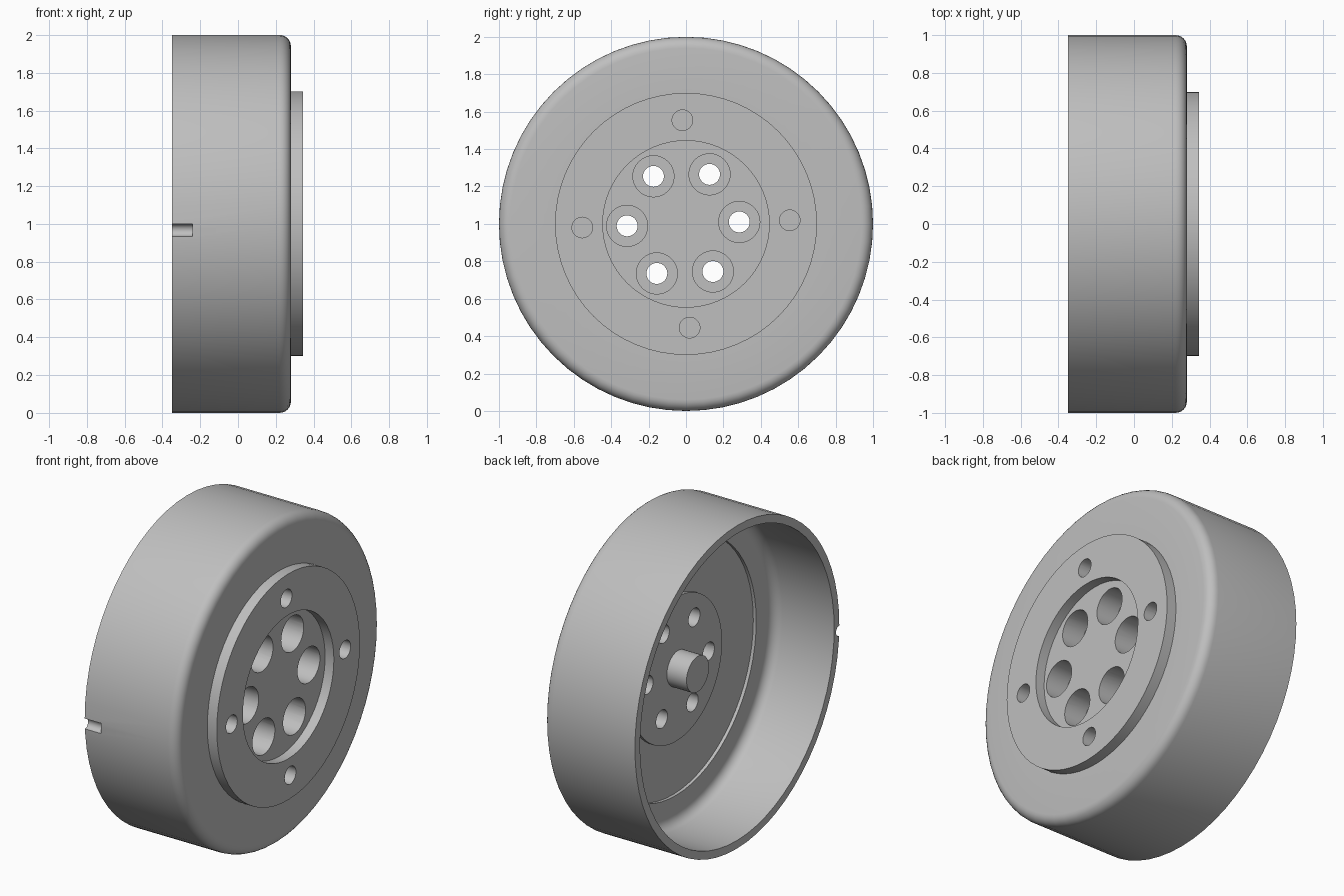
import bpy, bmesh, math

if "Cube" in bpy.data.objects:
    bpy.data.objects.remove(bpy.data.objects["Cube"])

grey = bpy.data.materials.new("plain_grey")
grey.diffuse_color = (0.52, 0.52, 0.52, 1)
grey.use_nodes = True
grey.node_tree.nodes["Principled BSDF"].inputs["Base Color"].default_value = grey.diffuse_color


def lathe(bm, profile, y=0.0, z=1.0, seg=64, loop=False):
    """Spin (x, radius) points about an axis parallel to x; radius 0 closes an end."""
    rings = []
    for x, r in profile:
        if r == 0:
            rings.append([bm.verts.new((x, y, z))] * seg)
        else:
            rings.append([bm.verts.new((x, y + r * math.cos(2 * math.pi * i / seg),
                                        z + r * math.sin(2 * math.pi * i / seg)))
                          for i in range(seg)])
    pairs = list(zip(rings, rings[1:]))
    if loop:
        pairs.append((rings[-1], rings[0]))
    for a, b in pairs:
        for i in range(seg):
            j = (i + 1) % seg
            corners = list(dict.fromkeys((a[i], a[j], b[j], b[i])))
            bm.faces.new(corners)


def rod(x0, x1, r):
    return [(x0, 0), (x0, r), (x1, r), (x1, 0)]


def fillet(cx, cr, rad, a0, a1, n=6):
    return [(cx + rad * math.cos(math.radians(a0 + (a1 - a0) * i / n)),
             cr + rad * math.sin(math.radians(a0 + (a1 - a0) * i / n))) for i in range(n + 1)]


def make(name, bm):
    bmesh.ops.recalc_face_normals(bm, faces=bm.faces[:])
    me = bpy.data.meshes.new(name)
    bm.to_mesh(me)
    bm.free()
    ob = bpy.data.objects.new(name, me)
    bpy.context.collection.objects.link(ob)
    me.materials.append(grey)
    return ob


def activate(ob):
    bpy.ops.object.select_all(action='DESELECT')
    ob.select_set(True)
    bpy.context.view_layer.objects.active = ob


def cut(ob, cutter):
    cutter.hide_render = True
    mod = ob.modifiers.new("cut", 'BOOLEAN')
    mod.operation, mod.solver, mod.object = 'DIFFERENCE', 'EXACT', cutter
    activate(ob)
    bpy.ops.object.modifier_apply(modifier=mod.name)
    bpy.data.objects.remove(cutter)


def smooth(ob):
    activate(ob)
    bpy.ops.object.shade_smooth_by_angle(angle=math.radians(30))


# open drum with rounded front edge, raised front ring and shallow inner recess
bm = bmesh.new()
profile = [(0.345, 0.445), (0.345, 0.70), (0.28, 0.70)]
profile += fillet(0.22, 0.94, 0.06, 0, 90)
profile += [(-0.35, 1.0), (-0.35, 0.95)]
profile += fillet(0.005, 0.89, 0.06, 90, 0)
profile += [(0.065, 0.78), (0.085, 0.78), (0.085, 0.445)]
lathe(bm, profile, loop=True)
drum = make("drum", bm)

# four blind holes in the ring, plus the small rim notch
bm = bmesh.new()
for k in range(4):
    a = math.radians(2 + 90 * k)
    lathe(bm, rod(0.2, 0.4, 0.055), 0.555 * math.cos(a), 1 + 0.555 * math.sin(a), 32)
lathe(bm, rod(-0.4, -0.24, 0.033), -1.0, 0.967, 24)
cut(drum, make("drum_cutter", bm))
smooth(drum)

# centre hub plate with six counterbored bolt holes
bm = bmesh.new()
lathe(bm, rod(0.065, 0.285, 0.4455))
hub = make("hub_plate", bm)
bm = bmesh.new()
for k in range(6):
    a = math.radians(2 + 60 * k)
    lathe(bm, [(0.0, 0), (0.0, 0.056), (0.14, 0.056), (0.14, 0.11), (0.4, 0.11), (0.4, 0)],
          -0.015 + 0.3 * math.cos(a), 1 + 0.3 * math.sin(a), 32)
cut(hub, make("bolt_hole_cutter", bm))
smooth(hub)

# short shaft inside the drum
bm = bmesh.new()
lathe(bm, rod(-0.07, 0.10, 0.11), -0.015, 1.0, 40)
smooth(make("shaft", bm))
